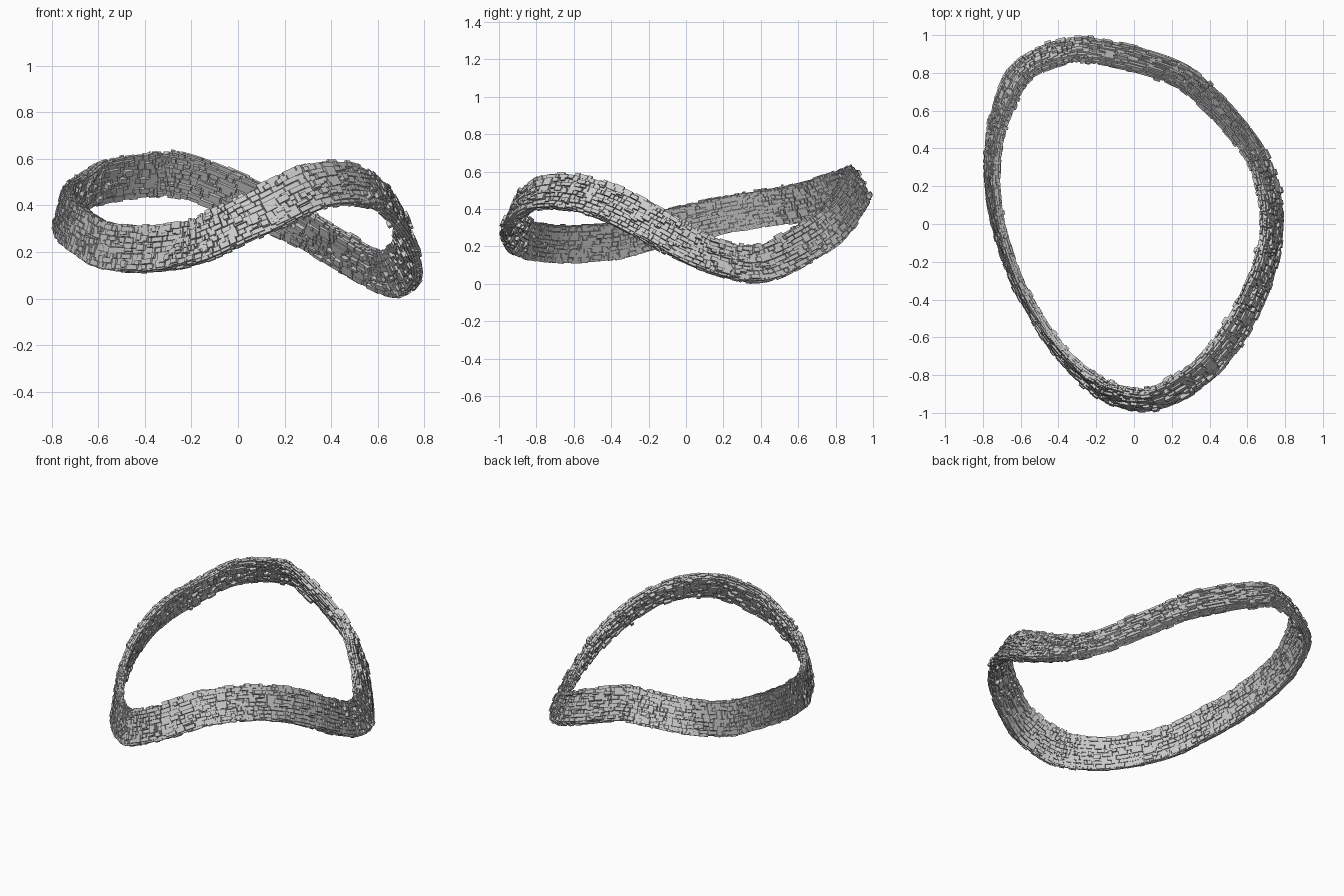
import bpy, bmesh, math, random
from mathutils import Vector, Matrix

random.seed(7)
cube = bpy.data.objects.get("Cube")
if cube:
    bpy.data.objects.remove(cube, do_unlink=True)

# Closed centre path: x, y, z, inward lean of the band's upper edge
PATH = [
    (-.2, .915, .525, .52), (.2, .81, .355, .5), (.42, .64, .225, .47),
    (.625, .4, .115, .45), (.705, .2, .14, .45), (.73, 0, .22, .45),
    (.7, -.2, .335, .47), (.625, -.4, .435, .53), (.515, -.6, .495, .58),
    (.335, -.8, .49, .56), (.1, -.925, .38, .47), (-.1, -.905, .285, .38),
    (-.23, -.83, .24, .3), (-.4, -.665, .22, .2), (-.57, -.4, .235, .16),
    (-.66, -.2, .285, .17), (-.72, 0, .33, .2), (-.75, .2, .375, .25),
    (-.745, .4, .41, .3), (-.7, .6, .44, .4), (-.6, .8, .5, .5),
    (-.4, .905, .535, .52),
]
PTS = [Vector(p) for p in PATH]
COUNT = len(PTS)
HALF_W, HALF_T = .094, .013


def spline(s):
    """Smooth closed curve through the path points, s in 0..1."""
    i, t = divmod((s % 1) * COUNT, 1)
    a, b, c, d = (PTS[(int(i) + k) % COUNT] for k in (-1, 0, 1, 2))
    return (b * 2 + (c - a) * t + (a * 2 - b * 5 + c * 4 - d) * t ** 2
            + (b * 3 - a - c * 3 + d) * t ** 3) / 2


def frame(s):
    """Centre, across-band and outward directions at s."""
    p = spline(s)
    tangent = (spline(s + .002) - spline(s - .002)).to_3d().normalized()
    outward = tangent.cross(Vector((0, 0, 1))).normalized()
    if outward.dot(p.to_3d()) < 0:
        outward = -outward
    across = Vector((0, 0, 1)) - tangent * tangent.z
    across.normalize()
    lean = p.w
    w = across * math.cos(lean) - outward * math.sin(lean)
    n = outward * math.cos(lean) + across * math.sin(lean)
    return p.to_3d(), w, n


SAMPLES = 2400
FRAMES = [frame(i / SAMPLES) for i in range(SAMPLES)]


def place(s, w, n):
    p, wd, nd = FRAMES[round(s * SAMPLES) % SAMPLES]
    return p + wd * w + nd * n


def block(bm, s0, s1, w0, w1, n0, n1):
    """Box bent to follow the band."""
    v = [bm.verts.new(place(s, w, n))
         for s in (s0, s1) for w in (w0, w1) for n in (n0, n1)]
    for f in ((0, 1, 3, 2), (4, 6, 7, 5), (0, 4, 5, 1),
              (2, 3, 7, 6), (0, 2, 6, 4), (1, 5, 7, 3)):
        bm.faces.new([v[i] for i in f])


def finish(bm, name, material):
    bmesh.ops.recalc_face_normals(bm, faces=bm.faces)
    mesh = bpy.data.meshes.new(name)
    bm.to_mesh(mesh)
    bm.free()
    mesh.materials.append(material)
    obj = bpy.data.objects.new(name, mesh)
    bpy.context.collection.objects.link(obj)
    return obj


grey = bpy.data.materials.new("stone_grey")
grey.use_nodes = True
colour = (.6, .6, .6, 1)
grey.diffuse_color = colour
grey.node_tree.nodes["Principled BSDF"].inputs["Base Color"].default_value = colour
parts = []

# Solid core ring
bm = bmesh.new()
corners = ((-1, -1), (1, -1), (1, 1), (-1, 1))
rings = [[bm.verts.new(place(i / 200, a * HALF_W, b * HALF_T)) for a, b in corners]
         for i in range(200)]
for i in range(200):
    r, q = rings[i], rings[(i + 1) % 200]
    for k in range(4):
        j = (k + 1) % 4
        bm.faces.new((r[k], r[j], q[j], q[k]))
parts.append(finish(bm, "band_core", grey))


def relief(s):
    """Blocks stay flatter along the left-hand side of the loop."""
    p = FRAMES[round(s * SAMPLES) % SAMPLES][0]
    return .6 if p.x < -.25 and p.y < .5 else 1


# Staggered rows of blocks on the outer and inner faces
ROWS = 8
for name, side in (("outer_blocks", 1), ("inner_blocks", -1)):
    bm = bmesh.new()
    step = 2 * HALF_W / ROWS
    for row in range(ROWS):
        s = random.uniform(0, .005)
        while s < .995:
            length = random.uniform(.003, .012)
            span = random.choice((1, 1, 1, 2))
            w0 = -HALF_W + row * step
            w1 = min(w0 + step * span, HALF_W)
            height = random.uniform(.003, .019) * relief(s)
            gap = random.uniform(.0005, .002)
            block(bm, s, s + length - .0008, w0 + gap, w1 - gap,
                  side * HALF_T * .8, side * (HALF_T + height))
            s += length
    # Raised accent blocks
    for _ in range(320):
        s = random.random()
        w = random.uniform(-HALF_W, HALF_W * .8)
        block(bm, s, s + random.uniform(.003, .008), w,
              w + random.uniform(.01, .03), side * HALF_T * .8,
              side * (HALF_T + random.uniform(.014, .03) * relief(s)))
    parts.append(finish(bm, name, grey))

# Blocks along the upper and lower rims
for name, side, reach in (("upper_rim_blocks", 1, .022), ("lower_rim_blocks", -1, .014)):
    bm = bmesh.new()
    for lane in range(3):
        s = 0
        while s < .995:
            length = random.uniform(.003, .011)
            n0 = -HALF_T * 1.4 + lane * HALF_T * .95
            block(bm, s, s + length - .0008, side * HALF_W * .9,
                  side * (HALF_W + random.uniform(.001, reach) * relief(s)),
                  n0, n0 + HALF_T * .85)
            s += length
    parts.append(finish(bm, name, grey))

# Rest the lowest point on the ground
low = min(v.co.z for o in parts for v in o.data.vertices)
for o in parts:
    o.data.transform(Matrix.Translation((0, 0, -low)))
